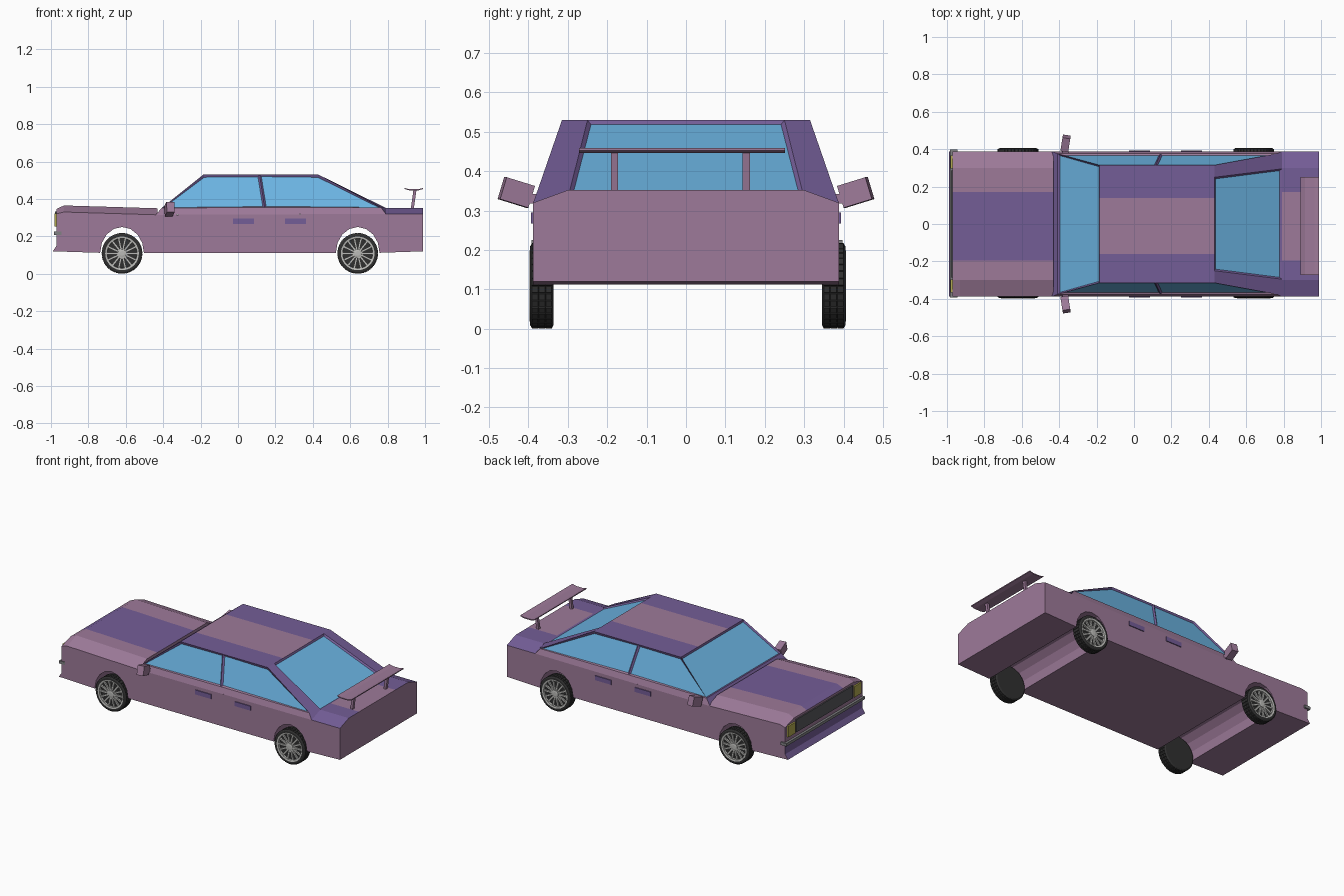
import bpy, bmesh, math
from mathutils import Matrix, Vector

if "Cube" in bpy.data.objects:
    bpy.data.objects.remove(bpy.data.objects["Cube"])


def material(name, r, g, b):
    m = bpy.data.materials.new(name)
    m.diffuse_color = (r, g, b, 1)
    m.use_nodes = True
    m.node_tree.nodes["Principled BSDF"].inputs["Base Color"].default_value = m.diffuse_color
    return m


PINK = material("mauve paint", 0.34, 0.195, 0.32)
PURPLE = material("purple paint", 0.175, 0.11, 0.31)
GLASS = material("blue glass", 0.15, 0.46, 0.77)
TYRE = material("black rubber", 0.03, 0.03, 0.03)
RIM = material("light alloy", 0.50, 0.50, 0.48)
GRILLE = material("dark grille", 0.10, 0.10, 0.11)
CHROME = material("bumper grey", 0.22, 0.22, 0.23)
LAMP = material("yellow lamp", 0.45, 0.40, 0.08)


def finish(name, bm, *mats):
    bmesh.ops.recalc_face_normals(bm, faces=bm.faces)
    me = bpy.data.meshes.new(name)
    bm.to_mesh(me)
    bm.free()
    for m in mats:
        me.materials.append(m)
    ob = bpy.data.objects.new(name, me)
    bpy.context.collection.objects.link(ob)
    return ob


def loft(bm, loops, closed=False):
    """Bridge equal closed loops of points; cap the ends or join last to first."""
    rows = [[bm.verts.new(p) for p in lp] for lp in loops]
    n = len(rows[0])
    pairs = list(zip(rows, rows[1:])) + ([(rows[-1], rows[0])] if closed else [])
    bands = [[bm.faces.new((a[i], a[(i + 1) % n], b[(i + 1) % n], b[i]))
              for i in range(n)] for a, b in pairs]
    if not closed:
        bm.faces.new(rows[0])
        bm.faces.new(rows[-1])
    return bands


def add_box(bm, size, mat):
    bmesh.ops.create_cube(bm, size=1, matrix=mat @ Matrix.Diagonal((*size, 1)))


def box(name, centre, size, mat, rot=None):
    bm = bmesh.new()
    add_box(bm, size, Matrix.Translation(centre) @ (rot or Matrix()))
    return finish(name, bm, mat)


W = 0.388
WHEEL_X = (-0.62, 0.64)

# lower body: side outline with wheel arches, extruded across the car
def arch(cx):
    return [(cx + 0.117 * math.cos(a), 0.112 + 0.138 * math.sin(a))
            for a in (math.pi * i / 8 for i in range(9))]


outline = [(-0.99, 0.12), (-0.97, 0.15), (-0.97, 0.21), (-0.97, 0.32), (-0.93, 0.33),
           (-0.43, 0.315), (0.79, 0.32), (0.99, 0.32), (0.99, 0.12)]
outline += arch(WHEEL_X[1]) + arch(WHEEL_X[0])
bm = bmesh.new()
side = loft(bm, [[(x, y, z) for x, z in outline] for y in (-W, W)])[0]
for f in side[:2]:          # front lip
    f.material_index = 1
finish("lower_body", bm, PINK, PURPLE)

# hood and rear deck: bevelled tops with a centre stripe
def top_panel(name, stations, stripe_mat, edge_mat, end_mat):
    bm = bmesh.new()
    loops = []
    for x, zs, zc in stations:
        loops.append([(x, -W, zs), (x, -0.30, zc), (x, -0.195, zc),
                      (x, 0.17, zc), (x, 0.30, zc), (x, W, zs)])
    for f in bm.faces:
        f.material_index = 2
    for band in loft(bm, loops):
        for i, f in enumerate(band):
            f.material_index = 1 if i == 2 else 0
    bm.faces.ensure_lookup_table()
    for f in bm.faces[-2:]:
        f.material_index = 2
    finish(name, bm, edge_mat, stripe_mat, end_mat)


top_panel("hood", [(-0.97, 0.32, 0.347), (-0.93, 0.33, 0.365), (-0.43, 0.315, 0.35)],
          PURPLE, PINK, PINK)
top_panel("rear_deck", [(0.79, 0.32, 0.352), (0.99, 0.32, 0.352)], PINK, PURPLE, PINK)

# cabin: tapered shell with recessed glass
bm = bmesh.new()
key = dict(bf=(-0.44, W, 0.315), br=(0.79, W, 0.32), kf=(-0.408, 0.376, 0.352),
           kb=(0.142, 0.376, 0.354), kr=(0.765, 0.376, 0.354), rf=(-0.185, 0.315, 0.53),
           rb=(0.115, 0.315, 0.53), rr=(0.43, 0.315, 0.53), gt=(0.43, 0.25, 0.53),
           gb=(0.79, 0.295, 0.352))
L = {k: bm.verts.new(p) for k, p in key.items()}
R = {k: bm.verts.new((p[0], -p[1], p[2])) for k, p in key.items()}
panes = []
for s in (L, R):
    def face(names):
        return bm.faces.new([s[k] for k in names.split()])
    face("bf br kr kb kf").material_index = 1
    face("br gb gt rr kr")
    panes += [face("kf kb rb rf"), face("kb kr rr rb")]


def across(*names):
    return bm.faces.new([L[k] for k in names] + [R[k] for k in reversed(names)])


across("bf", "kf")
across("br", "gb")
across("bf", "br")
panes += [across("kf", "rf"), across("gb", "gt")]
roof = across("rf", "rb", "rr", "gt")
bmesh.ops.recalc_face_normals(bm, faces=bm.faces)
ring = bmesh.ops.inset_individual(bm, faces=panes, thickness=0.013, depth=-0.008)["faces"]
for f in panes:
    f.material_index = 2
for f in ring:
    c = f.calc_center_median()
    if abs(c.y) > 0.35 and c.z < 0.375:
        f.material_index = 1
# roof stripe
for y in (-0.16, 0.14):
    tops = [f for f in bm.faces if all(v.co.z > 0.529 for v in f.verts)]
    geom = tops + list({e for f in tops for e in f.edges}) + list({v for f in tops for v in f.verts})
    bmesh.ops.bisect_plane(bm, geom=geom, plane_co=(0, y, 0), plane_no=(0, 1, 0))
for f in bm.faces:
    if all(v.co.z > 0.529 for v in f.verts) and -0.16 < f.calc_center_median().y < 0.14:
        f.material_index = 1
finish("cabin", bm, PURPLE, PINK, GLASS)

# nose: grille, bumper bar and lamps
box("grille", (-0.972, 0, 0.293), (0.012, 0.57, 0.08), GRILLE)
box("bumper_bar", (-0.965, 0.003, 0.216), (0.04, 0.79, 0.018), CHROME)

for s, label in ((1, "left"), (-1, "right")):
    box(label + "_headlamp", (-0.973, s * 0.332, 0.288), (0.014, 0.07, 0.07), LAMP)
    # door handles
    for x in (0.03, 0.308):
        box(label + "_door_handle", (x, s * 0.389, 0.281), (0.112, 0.009, 0.028), PURPLE)
    # door mirrors
    turn = Matrix.Rotation(s * math.radians(-9), 4, 'Z') @ Matrix.Rotation(s * math.radians(17), 4, 'X')
    box(label + "_mirror", (-0.366, s * 0.431, 0.346), (0.042, 0.076, 0.058), PINK, turn)
    box(label + "_mirror_stalk", (-0.366, s * 0.388, 0.33), (0.03, 0.03, 0.025), PINK)

# spoiler: cupped wing on two leaning posts
wing = [(0.89, 0.459), (0.915, 0.452), (0.965, 0.452), (0.99, 0.459)]
wing += [(x, z - 0.006) for x, z in reversed(wing)]
bm = bmesh.new()
loft(bm, [[(x, y, z) for x, z in wing] for y in (-0.272, 0.252)])
finish("spoiler_wing", bm, PINK)
for y in (-0.182, 0.153):
    box("spoiler_post", (0.939, y, 0.398), (0.016, 0.018, 0.104), PINK,
        Matrix.Rotation(math.radians(8), 4, 'Y'))


# wheels: treaded tyre, rim ring, spokes and hub
def wheel(label, cx, s, inner):
    N, cz = 36, 0.109

    def circle(r, t):
        return [(cx + r * math.cos(2 * math.pi * i / N), s * (inner + t),
                 cz + r * math.sin(2 * math.pi * i / N)) for i in range(N)]

    bm = bmesh.new()
    bands = loft(bm, [circle(r, t) for r, t in (
        (0.099, 0), (0.106, 0.004), (0.106, 0.021), (0.106, 0.039), (0.106, 0.056),
        (0.1, 0.06), (0.089, 0.06), (0.086, 0.046))])
    bmesh.ops.recalc_face_normals(bm, faces=bm.faces)
    tread = [f for b in bands[1:4] for f in b]
    bmesh.ops.inset_individual(bm, faces=tread, thickness=0.0018, depth=0.003)
    finish(label + "_tyre", bm, TYRE)

    bm = bmesh.new()
    loft(bm, [circle(r, t) for r, t in
              ((0.09, 0.045), (0.09, 0.061), (0.08, 0.059), (0.079, 0.045))], closed=True)
    loft(bm, [circle(r, t) for r, t in ((0.024, 0.045), (0.022, 0.058), (0.012, 0.06))])
    for i in range(14):
        m = (Matrix.Translation((cx, s * (inner + 0.051), cz))
             @ Matrix.Rotation(2 * math.pi * i / 14, 4, 'Y')
             @ Matrix.Translation((0.05, 0, 0)))
        add_box(bm, (0.064, 0.009, 0.011), m)
    finish(label + "_rim", bm, RIM)


for x, end in zip(WHEEL_X, ("front", "rear")):
    wheel(end + "_left_wheel", x, 1, 0.345)
    wheel(end + "_right_wheel", x, -1, 0.336)
